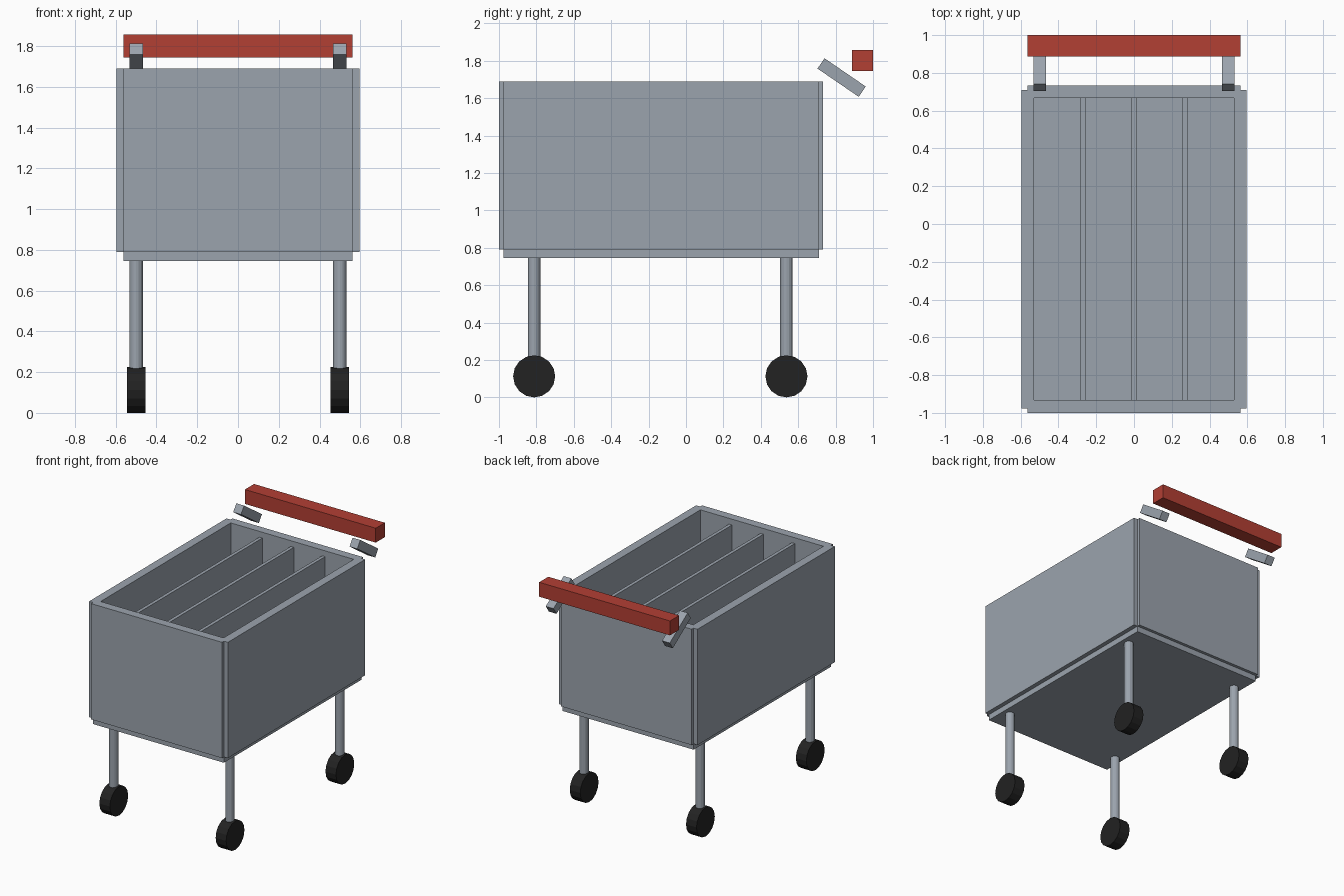
import bpy
import math

cube = bpy.data.objects.get("Cube")
if cube:
    bpy.data.objects.remove(cube, do_unlink=True)


def material(name, rgb):
    m = bpy.data.materials.new(name)
    m.use_nodes = True
    m.diffuse_color = (*rgb, 1)
    m.node_tree.nodes["Principled BSDF"].inputs["Base Color"].default_value = (*rgb, 1)
    return m


GREY = material("steel grey", (0.33, 0.37, 0.42))
RED = material("handle red", (0.45, 0.05, 0.034))
BLACK = material("rubber black", (0.016, 0.016, 0.016))


def finish(name, mat):
    ob = bpy.context.object
    ob.name = ob.data.name = name
    ob.data.materials.append(mat)
    return ob


def box(name, center, size, mat=GREY, tilt=0):
    bpy.ops.mesh.primitive_cube_add(size=1, location=center, rotation=(tilt, 0, 0))
    bpy.context.object.scale = size
    return finish(name, mat)


def cylinder(name, center, radius, depth, mat, rotation=(0, 0, 0)):
    bpy.ops.mesh.primitive_cylinder_add(vertices=16, radius=radius, depth=depth,
                                        location=center, rotation=rotation)
    return finish(name, mat)


# Basket: floor slab with four overlapping wall panels
MID_Y = -0.133
WALL = 0.0675
WALL_Z, WALL_H = 1.24, 0.9
box("basket_floor", (0, MID_Y, 0.79), (1.125, 1.687, 0.09))
for side, s in (("left", 1), ("right", -1)):
    box(side + "_wall", (s * 0.5625, MID_Y, WALL_Z), (WALL, 1.687, WALL_H))
for end, s in (("back", 1), ("front", -1)):
    box(end + "_wall", (0, MID_Y + s * 0.833, WALL_Z), (1.125, WALL, WALL_H))

# Thin lengthwise dividers, a little lower than the walls
for i in (-1, 0, 1):
    box(f"divider_{i + 2}", (i * 0.27, MID_Y, WALL_Z), (0.026, 1.61, 0.81))

# Legs and wheels
for side, x in (("left", 0.5), ("right", -0.5)):
    for end, y in (("front", -0.812), ("back", 0.537)):
        cylinder(f"{end}_{side}_leg", (x, y, 0.475), 0.0335, 0.55, GREY)
        cylinder(f"{end}_{side}_wheel", (x, y, 0.1125), 0.1125, 0.09, BLACK,
                 (0, math.pi / 2, 0))

    # Tilted handle bracket
    box(side + "_handle_bracket", (x, 0.832, 1.71), (0.0665, 0.267, 0.0665),
        tilt=-0.6)

# Push handle
box("push_handle", (0, 0.944, 1.80), (1.125, 0.112, 0.112), RED)
